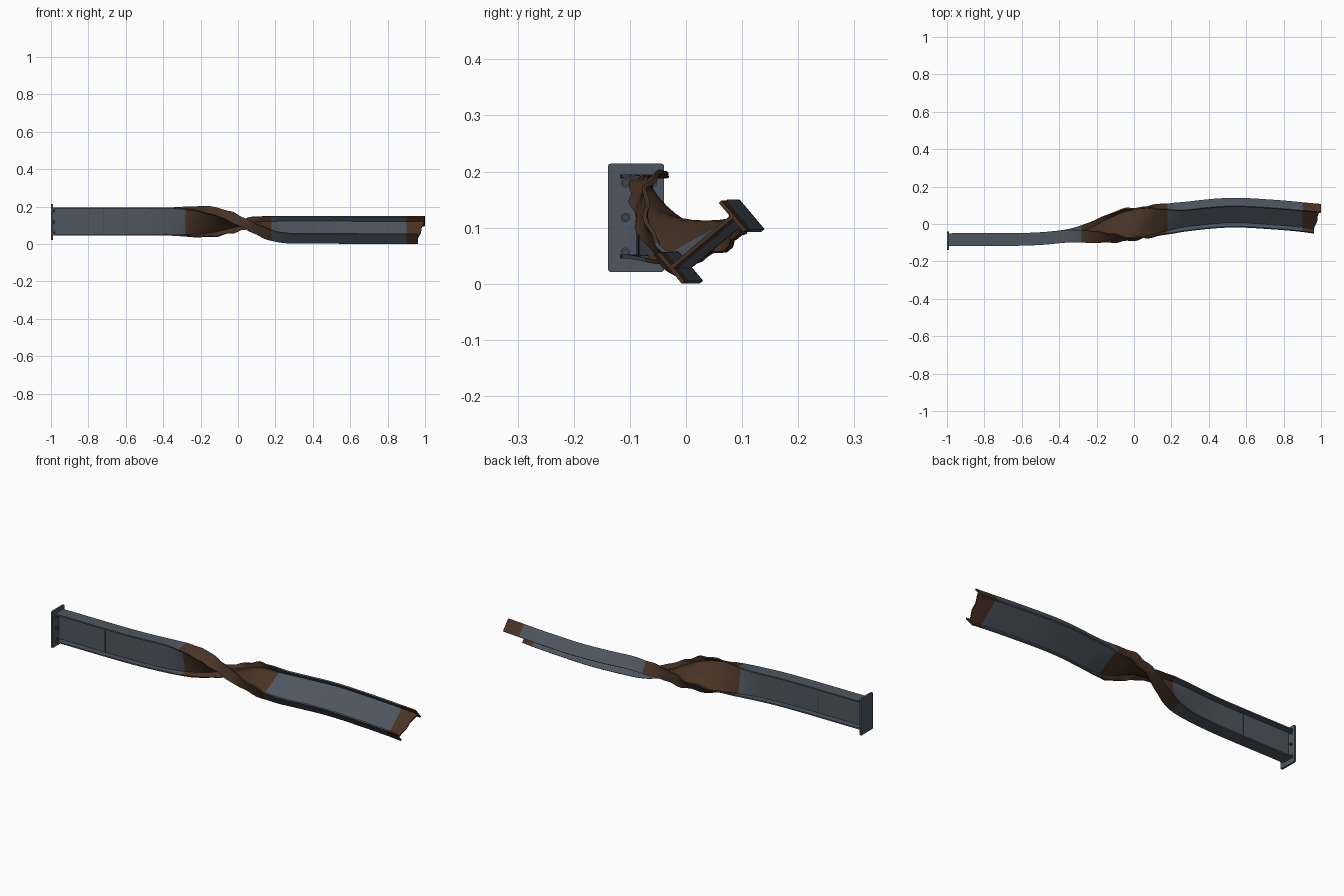
import bpy, bmesh, math

if "Cube" in bpy.data.objects:
    bpy.data.objects.remove(bpy.data.objects["Cube"])

def material(name, rgb):
    m = bpy.data.materials.new(name)
    m.diffuse_color = (*rgb, 1)
    m.use_nodes = True
    m.node_tree.nodes["Principled BSDF"].inputs["Base Color"].default_value = m.diffuse_color
    return m

STEEL = material("steel", (0.078, 0.092, 0.115))
RUST = material("rust", (0.066, 0.034, 0.019))
DARK = material("dark_steel", (0.05, 0.058, 0.075))

def finish(bm, name, mats, smooth=None):
    bmesh.ops.recalc_face_normals(bm, faces=bm.faces)
    me = bpy.data.meshes.new(name)
    bm.to_mesh(me)
    bm.free()
    for m in mats:
        me.materials.append(m)
    ob = bpy.data.objects.new(name, me)
    bpy.context.collection.objects.link(ob)
    if smooth:
        bpy.ops.object.select_all(action='DESELECT')
        ob.select_set(True)
        bpy.context.view_layer.objects.active = ob
        bpy.ops.object.shade_smooth_by_angle(angle=math.radians(smooth))
    return ob

# Centre line of the bent beam: x, y, z
PATH = [(-1.2, -.083, .12), (-.9, -.083, .12), (-.6, -.082, .12), (-.45, -.074, .12),
        (-.25, -.048, .119), (-.1, -.015, .117), (.05, .008, .106), (.2, .03, .080),
        (.5, .06, .0755), (.75, .05, .0745), (.98, .028, .0745), (1.2, .0, .0745)]

def centre(x):
    for i in range(1, len(PATH) - 2):
        if x <= PATH[i + 1][0] or i == len(PATH) - 3:
            break
    a, b, c, d = PATH[i - 1:i + 3]
    h = c[0] - b[0]
    t = (x - b[0]) / h
    out = []
    for k in (1, 2):
        m0 = (c[k] - a[k]) / (c[0] - a[0]) * h
        m1 = (d[k] - b[k]) / (d[0] - b[0]) * h
        out.append((2*t**3 - 3*t*t + 1) * b[k] + (t**3 - 2*t*t + t) * m0
                   + (3*t*t - 2*t**3) * c[k] + (t**3 - t*t) * m1)
    return out

def twist(x):
    t = min(1, max(0, (x + .4) / .7))
    return math.radians(130) * t * t * (3 - 2 * t)

# I-shaped cross-section, u across the flange and v along the web
W, H, FT, WT = .034, .075, .007, .0035
right = [(W * k / 3, -H) for k in range(4)]
right += [(W * k / 3, -H + FT) for k in (3, 2, 1)]
right += [(WT, -H + FT + (2 * H - 2 * FT) * k / 8) for k in range(9)]
right += [(W * k / 3, H - FT) for k in (1, 2, 3)]
right += [(W * k / 3, H) for k in (3, 2, 1, 0)]
profile = right + [(-u, v) for u, v in reversed(right[1:-1])]

def place(x, u, v, crumple=True):
    th = twist(x)
    cy, cz = centre(x)
    k = math.exp(-((x + .01) / .16) ** 2) if crumple else 0
    edge = abs(u) / W
    side = 1 if u > 0 else -1
    # crumpled flange edges and buckled web in the twisted zone
    dv = k * edge * edge * .006 * math.sin(52 * x + side * 1.3 + (2 if v > 0 else 0))
    du = k * .004 * math.sin(38 * x + 30 * v) * (1 - (v / H) ** 2)
    du += k * edge * side * .003 * math.sin(75 * x + 40 * v)
    u = u * (1 - .14 * k) + du
    v = v * (1 + .13 * k) + dv
    y = cy + u * math.cos(th) - v * math.sin(th)
    z = cz + u * math.sin(th) + v * math.cos(th)
    # slanted, torn far end
    t = max(0, (x - .9) / .08)
    xx = x + t * (-.25 * v + .004 * math.sin(70 * v + 50 * u) * (1 - (v / H) ** 2))
    return (xx, y, max(z, 0))

# Twisted beam, rusted at the twist and at the torn end
bm = bmesh.new()
rings = []
for i in range(99):
    x = -.98 + .02 * i
    if i == 0:
        x = -.992
    rings.append([bm.verts.new(place(x, u, v)) for u, v in profile])
n = len(profile)
for i in range(98):
    xm = -.97 + .02 * i
    for j in range(n):
        f = bm.faces.new((rings[i][j], rings[i][(j + 1) % n],
                          rings[i + 1][(j + 1) % n], rings[i + 1][j]))
        f.material_index = 1 if -.28 < xm < .18 or xm > .9 else 0
bm.faces.new(rings[0])
cap = bm.faces.new(rings[-1])
cap.material_index = 1
bmesh.ops.triangulate(bm, faces=[cap])
finish(bm, "twisted_beam", [STEEL, RUST], 35)

# Thin weld seam across both sides of the web
def box(name, lo, hi, mat, bevel=0):
    b = bmesh.new()
    bmesh.ops.create_cube(b, size=1)
    for v in b.verts:
        v.co = [(lo[k] + hi[k]) / 2 + v.co[k] * (hi[k] - lo[k]) for k in range(3)]
    if bevel:
        edges = [e for e in b.edges
                 if abs(e.verts[0].co.x - e.verts[1].co.x) > 1e-5]
        bmesh.ops.bevel(b, geom=edges, offset=bevel, segments=3, profile=.5, affect='EDGES')
    return finish(b, name, [mat])

wy = centre(-.72)[0]
box("web_seam", (-.722, wy - .006, .052), (-.718, wy + .006, .188), DARK)

# End plate with rounded corners
box("end_plate", (-1, -.139, .021), (-.99, -.039, .214), STEEL, .005)

# Bolt heads and washers in two columns
def cylinder(name, x0, x1, y, z, r, sides, mat):
    b = bmesh.new()
    bmesh.ops.create_cone(b, cap_ends=True, segments=sides, radius1=r, radius2=r, depth=x1 - x0)
    for v in b.verts:
        v.co = ((x0 + x1) / 2 + v.co.z, y + v.co.x, z + v.co.y)
    finish(b, name, [mat])

for y in (-.108, -.060):
    for z in (.056, .118, .180):
        cylinder("washer", -.991, -.987, y, z, .0085, 16, STEEL)
        cylinder("bolt_head", -.988, -.979, y, z, .0065, 6, DARK)
